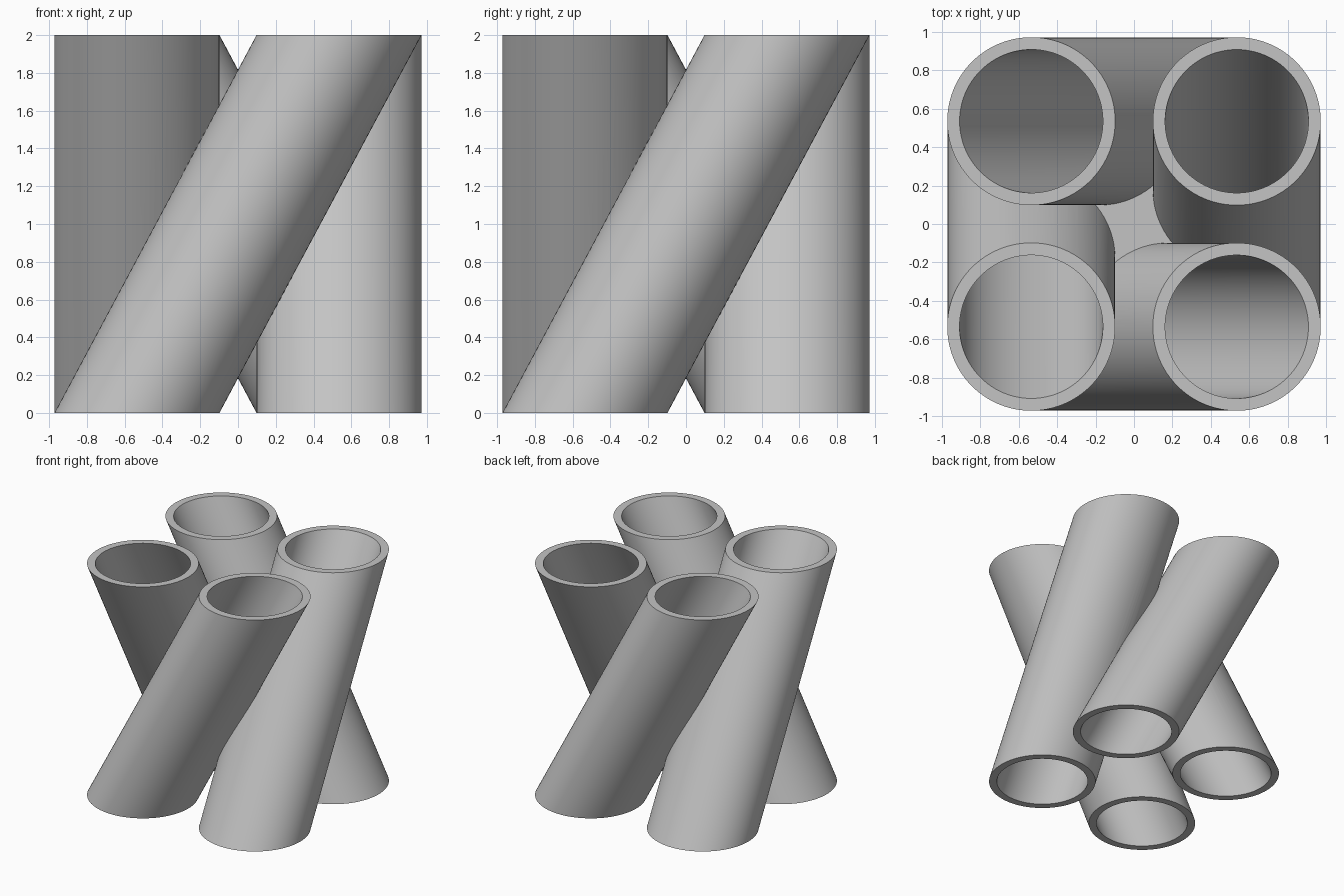
import bpy, bmesh, math
from mathutils import Matrix, Vector

default = bpy.data.objects.get("Cube")
if default:
    bpy.data.objects.remove(default, do_unlink=True)

HEIGHT, OFFSET = 2.0, 0.535
OUTER, INNER = 0.437, 0.373
SIDES = 96

grey = bpy.data.materials.new("light_grey")
grey.use_nodes = True
colour = (0.55, 0.55, 0.55, 1)
grey.diffuse_color = colour
grey.node_tree.nodes["Principled BSDF"].inputs["Base Color"].default_value = colour


def cylinder(name, radius, half, z_mid, lean=0.0, shift=0.0, turn=0.0):
    """Cylinder with level ends, sheared along x, then turned about z."""
    bm = bmesh.new()
    bmesh.ops.create_cone(bm, cap_ends=True, segments=SIDES, radius1=radius,
                          radius2=radius, depth=2 * half)
    spin = Matrix.Rotation(turn, 3, 'Z')
    for v in bm.verts:
        x, y, z = v.co
        v.co = spin @ Vector((x + lean * z, y + shift, z + z_mid))
    mesh = bpy.data.meshes.new(name)
    bm.to_mesh(mesh)
    bm.free()
    obj = bpy.data.objects.new(name, mesh)
    bpy.context.collection.objects.link(obj)
    mesh.materials.append(grey)
    return obj


def combine(target, tool, operation):
    """Apply a boolean and discard the tool."""
    bpy.ops.object.select_all(action='DESELECT')
    bpy.context.view_layer.objects.active = target
    target.select_set(True)
    mod = target.modifiers.new("combine", 'BOOLEAN')
    mod.operation, mod.solver, mod.object = operation, 'EXACT', tool
    bpy.ops.object.modifier_apply(modifier=mod.name)
    bpy.data.objects.remove(tool, do_unlink=True)


mid = HEIGHT / 2
lean = OFFSET / mid
turns = [i * math.pi / 2 for i in range(4)]

# Central core that joins the four tubes
body = cylinder("leaning_tubes", 0.24, 0.34, mid)

# Outer walls, merged where neighbours cross
for turn in turns:
    combine(body, cylinder("outer_wall", OUTER, mid, mid, lean, -OFFSET, turn), 'UNION')

# Open bores, running past both ends
for turn in turns:
    combine(body, cylinder("bore", INNER, mid + 0.1, mid, lean, -OFFSET, turn), 'DIFFERENCE')

bpy.ops.object.shade_smooth_by_angle(angle=math.radians(25))
